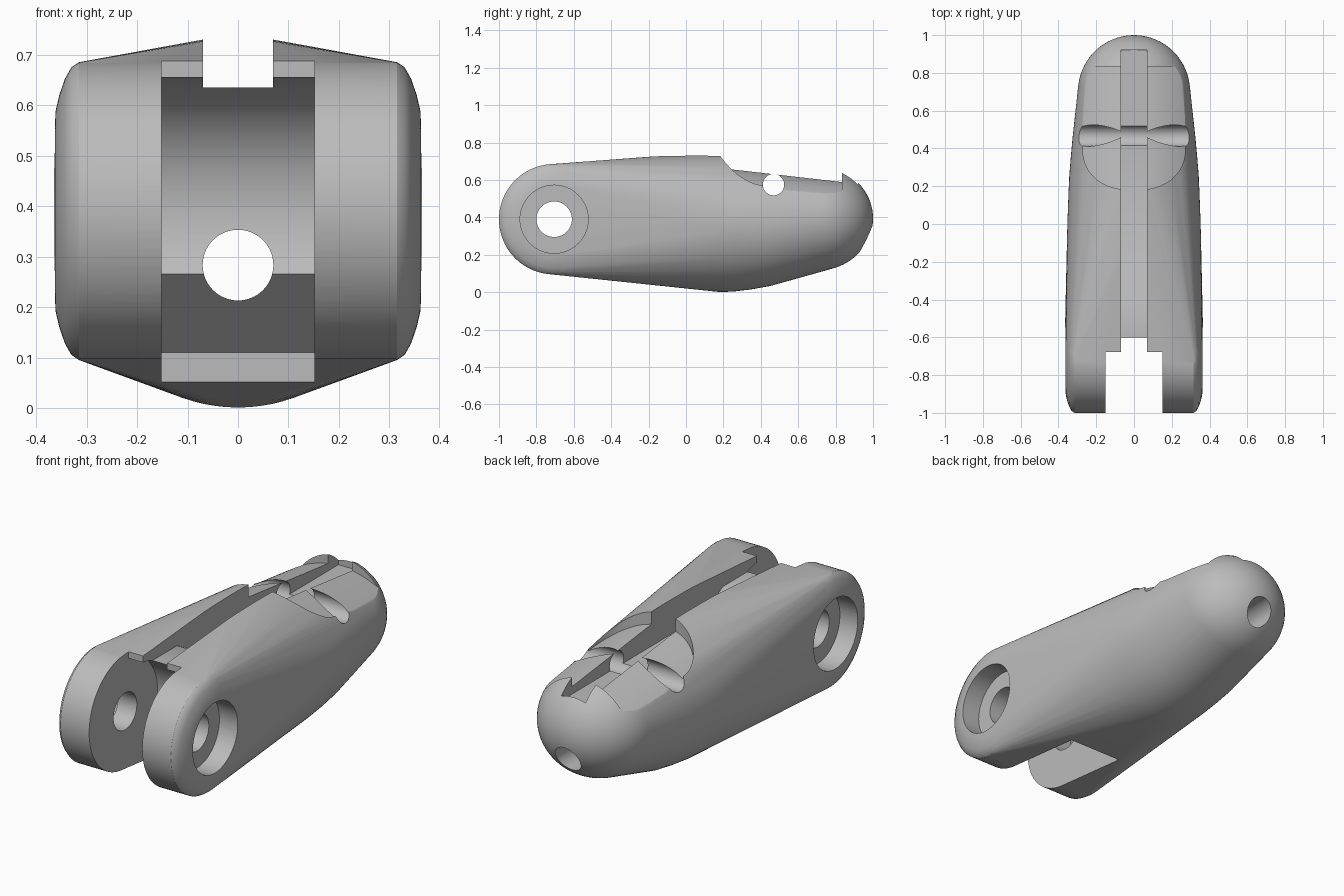
import bpy, bmesh
from math import sin, cos, pi, atan2
from mathutils import Matrix, Vector

if "Cube" in bpy.data.objects:
    bpy.data.objects.remove(bpy.data.objects["Cube"], do_unlink=True)

grey = bpy.data.materials.new("plain grey")
grey.use_nodes = True
COLOUR = (0.5, 0.5, 0.5, 1)
grey.diffuse_color = COLOUR
grey.node_tree.nodes["Principled BSDF"].inputs["Base Color"].default_value = COLOUR

PIVOT_Y, PIVOT_Z = -0.705, 0.39
SEG = 96


def make_object(name, bm):
    bmesh.ops.recalc_face_normals(bm, faces=bm.faces)
    mesh = bpy.data.meshes.new(name)
    bm.to_mesh(mesh)
    bm.free()
    mesh.materials.append(grey)
    obj = bpy.data.objects.new(name, mesh)
    bpy.context.collection.objects.link(obj)
    return obj


def prism(name, outline, half_width):
    """Side outline of (y, z) points extruded evenly across x."""
    bm = bmesh.new()
    face = bm.faces.new([bm.verts.new((-half_width, y, z)) for y, z in outline])
    out = bmesh.ops.extrude_face_region(bm, geom=[face])["geom"]
    moved = [v for v in out if isinstance(v, bmesh.types.BMVert)]
    bmesh.ops.translate(bm, verts=moved, vec=(2 * half_width, 0, 0))
    return make_object(name, bm)


def rod(name, centre, radius, length, axis):
    bm = bmesh.new()
    turn = Matrix.Rotation(pi / 2, 4, "Y" if axis == "x" else "X")
    bmesh.ops.create_cone(bm, cap_ends=True, segments=64, radius1=radius, radius2=radius,
                          depth=length, matrix=Matrix.Translation(centre) @ turn)
    return make_object(name, bm)


# Body: hull over the pivot barrel, the belly sections and the rear dome
bm = bmesh.new()
barrel = [(0.315, 0.295), (0.33, 0.285), (0.343, 0.262), (0.354, 0.23), (0.361, 0.2), (0.366, 0.12)]
belly = [(-0.05, 0.354, 0.03, 0.735), (0.08, 0.35, 0.012, 0.737), (0.18, 0.346, 0.001, 0.736),
         (0.25, 0.343, 0.003, 0.73), (0.35, 0.335, 0.015, 0.718), (0.45, 0.326, 0.033, 0.70)]
for i in range(SEG):
    c, s = cos(2 * pi * i / SEG), sin(2 * pi * i / SEG)
    for x, r in barrel:
        for side in (-1, 1):
            bm.verts.new((side * x, PIVOT_Y + r * c, PIVOT_Z + r * s))
    for y, half, low, high in belly:
        bm.verts.new((half * c, y, (low + high) / 2 + (high - low) / 2 * s))
dome = Matrix.Translation((0, 0.7, 0.395)) @ Matrix.Diagonal((0.297, 0.3, 0.28, 1))
bmesh.ops.create_uvsphere(bm, u_segments=64, v_segments=40, radius=1, matrix=dome)
bmesh.ops.delete(bm, geom=list(bm.faces) + list(bm.edges), context="EDGES_FACES")
hull = bmesh.ops.convex_hull(bm, input=list(bm.verts))
bmesh.ops.delete(bm, geom=[v for v in bm.verts if not v.link_faces], context="VERTS")
body = make_object("finger_link_body", bm)

cutters = []

# Fork gap with a round clearance for the joining knuckle
start, end = atan2(-0.125, 0.235), pi / 2 - 0.1
arc = [start + (end - start) * i / 32 for i in range(33)]
gap = [(-1.2, -0.2), (-0.3, -0.2), (-0.3, 0.11)]
gap += [(PIVOT_Y + 0.266 * cos(a), PIVOT_Z + 0.266 * sin(a)) for a in arc]
gap += [(-0.675, 1), (-1.2, 1)]
cutters.append(prism("fork_gap", gap, 0.152))

# Cord slot along the top, stepping down behind a short ramp
slot = [(-0.9, 0.635), (-0.4, 0.635), (-0.24, 0.55), (0.92, 0.55), (0.92, 1), (-0.9, 1)]
cutters.append(prism("cord_slot", slot, 0.069))

# Recessed pad on the rear top: rounded plan, crowned floor
bm = bmesh.new()
COLS, ROWS = 36, 16
grid = []
for i in range(COLS + 1):
    x = -0.27 * cos(pi * i / COLS)
    front = 0.385 - 0.205 * max(0, 1 - (abs(x) / 0.27) ** 2.4) ** (1 / 2.0)
    column = []
    for j in range(ROWS + 1):
        y = front + (0.835 - front) * j / ROWS
        column.append(bm.verts.new((x, y, 0.69 - 0.115 * y - 1.15 * x * x)))
    grid.append(column)
for i in range(COLS):
    for j in range(ROWS):
        bm.faces.new((grid[i][j], grid[i + 1][j], grid[i + 1][j + 1], grid[i][j + 1]))
out = bmesh.ops.extrude_face_region(bm, geom=list(bm.faces))["geom"]
for v in out:
    if isinstance(v, bmesh.types.BMVert):
        v.co.z = 1
cutters.append(make_object("pad_recess", bm))

# Pivot hole with counterbores, cord cross hole and lengthwise hole
cutters.append(rod("pivot_hole", (0, PIVOT_Y, PIVOT_Z), 0.095, 1, "x"))
for side in (-1, 1):
    cutters.append(rod("pivot_counterbore", (side * 0.46, PIVOT_Y, PIVOT_Z), 0.182, 0.4, "x"))
cutters.append(rod("cross_hole", (0, 0.468, 0.575), 0.057, 1, "x"))
cutters.append(rod("lengthwise_hole", (0, 0.2, 0.283), 0.07, 2, "y"))

# Cut everything out of the body
bpy.ops.object.select_all(action="DESELECT")
bpy.context.view_layer.objects.active = body
body.select_set(True)
for tool in cutters:
    tool.hide_render = True
    mod = body.modifiers.new(tool.name, "BOOLEAN")
    mod.operation, mod.solver, mod.object = "DIFFERENCE", "EXACT", tool
    bpy.ops.object.modifier_apply(modifier=mod.name)
for tool in cutters:
    bpy.data.objects.remove(tool, do_unlink=True)
bpy.ops.object.shade_smooth_by_angle(angle=0.5)
